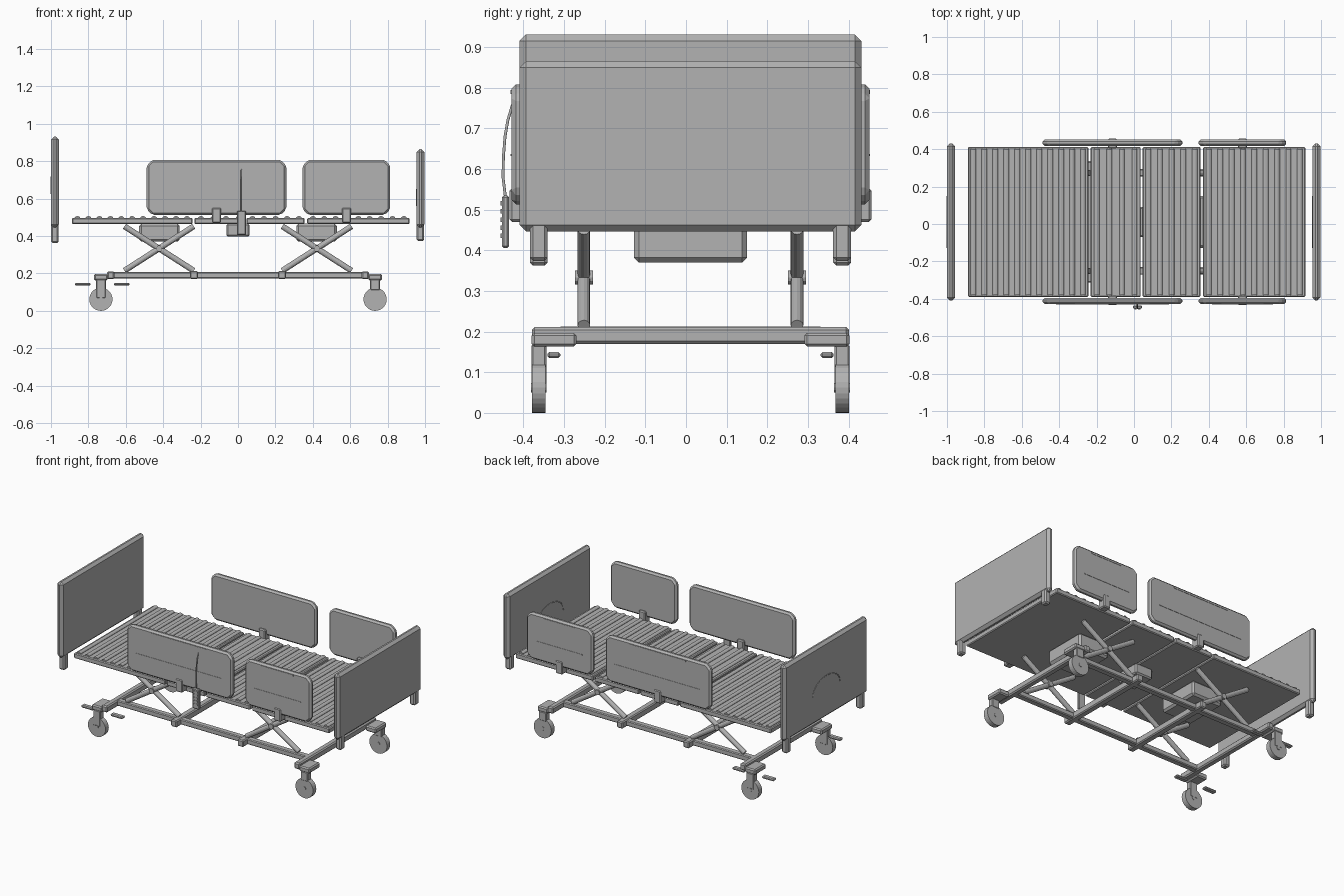
import bpy, bmesh, math
from mathutils import Vector

if "Cube" in bpy.data.objects:
    bpy.data.objects.remove(bpy.data.objects["Cube"])

C = 0.011  # bed centre line in y (the handset shifts the bounding box)
grey = bpy.data.materials.new("neutral grey")
grey.diffuse_color = (0.45, 0.45, 0.45, 1)
grey.use_nodes = True
grey.node_tree.nodes["Principled BSDF"].inputs["Base Color"].default_value = grey.diffuse_color


def finish(name, bm, bevel=0.0):
    """Turn a bmesh into a named object with an optional flat chamfer."""
    bmesh.ops.recalc_face_normals(bm, faces=bm.faces)
    me = bpy.data.meshes.new(name)
    bm.to_mesh(me)
    bm.free()
    me.materials.append(grey)
    ob = bpy.data.objects.new(name, me)
    bpy.context.collection.objects.link(ob)
    if bevel:
        mod = ob.modifiers.new("chamfer", 'BEVEL')
        mod.width = bevel
        mod.segments = 1
        mod.limit_method = 'ANGLE'
        mod.angle_limit = math.radians(30)
    return ob


def box(name, x, y, z, bevel=0.0):
    """Box from (min, max) pairs; y is measured from the bed centre line."""
    bm = bmesh.new()
    bmesh.ops.create_cube(bm, size=1)
    for v in bm.verts:
        v.co = [(a + b) / 2 + k * abs(b - a) for (a, b), k in
                zip((x, (y[0] + C, y[1] + C), z), v.co)]
    return finish(name, bm, bevel)


def rod(name, a, b, r, sides=12, squash=1.0):
    """Cylinder between two points, y measured from the centre line."""
    a, b = Vector(a), Vector(b)
    a.y += C
    b.y += C
    d = b - a
    bm = bmesh.new()
    bmesh.ops.create_cone(bm, cap_ends=True, segments=sides, radius1=r, radius2=r, depth=d.length)
    rot = d.to_track_quat('Z', 'Y')
    for v in bm.verts:
        off = rot @ v.co
        off.z *= squash
        v.co = off + (a + b) / 2
    return finish(name, bm)


def tube(name, pts, r):
    """Thin bent tube through a list of points."""
    cu = bpy.data.curves.new(name, 'CURVE')
    cu.dimensions = '3D'
    cu.bevel_depth = r
    cu.bevel_resolution = 1
    cu.use_fill_caps = True
    sp = cu.splines.new('POLY')
    sp.points.add(len(pts) - 1)
    for p, (x, y, z) in zip(sp.points, pts):
        p.co = (x, y + C, z, 1)
    cu.materials.append(grey)
    ob = bpy.data.objects.new(name, cu)
    bpy.context.collection.objects.link(ob)


def side_panel(name, x0, x1, y0, y1, z0, z1, cut):
    """Side rail panel: octagonal outline extruded in y."""
    out = [(x0 + cut, z0), (x1 - cut, z0), (x1, z0 + cut), (x1, z1 - cut),
           (x1 - cut, z1), (x0 + cut, z1), (x0, z1 - cut), (x0, z0 + cut)]
    bm = bmesh.new()
    f = bm.faces.new([bm.verts.new((x, y0 + C, z)) for x, z in out])
    ext = bmesh.ops.extrude_face_region(bm, geom=[f])
    for g in ext["geom"]:
        if isinstance(g, bmesh.types.BMVert):
            g.co.y += y1 - y0
    return finish(name, bm, 0.011)


# Head and foot boards with feet and arched grip lines
for label, x, top, foot in (("head", -0.9785, 0.931, 0.362), ("foot", 0.9755, 0.865, 0.374)):
    box(label + "board", (x - 0.0215, x + 0.0215), (-0.42, 0.42), (0.446, top), 0.016)
    for s in (-1, 1):
        box(label + "board_foot", (x - 0.02, x + 0.02), (s * 0.373 - 0.022, s * 0.373 + 0.022),
            (foot, 0.47), 0.008)
    arc = [(x - 0.0205, 0.137 * math.cos(t), top - 0.305 + 0.09 * math.sin(t))
           for t in [math.pi * i / 12 for i in range(13)]]
    tube(label + "board_grip", arc, 0.003)

# Mattress deck: four sections covered in rounded slats
for i, (a, b) in enumerate(((-0.888, -0.243), (-0.232, 0.036), (0.046, 0.356), (0.37, 0.917))):
    box("deck_section_%d" % i, (a, b), (-0.4, 0.4), (0.464, 0.497), 0.005)
    n = round((b - a) / 0.06)
    for k in range(n):
        x = a + (k + 0.5) * (b - a) / n
        rod("deck_slat", (x, -0.39, 0.496), (x, 0.39, 0.496), 0.015, 10, 0.75)

# Actuator housings below the deck
for x in (-0.42, 0.42):
    box("lift_housing", (x - 0.108, x + 0.108), (-0.139, 0.139), (0.37, 0.466), 0.012)
box("control_box", (-0.062, 0.062), (-0.08, 0.08), (0.398, 0.466), 0.008)

# Scissor lifts
for x in (-0.422, 0.422):
    for s in (-1, 1):
        y = s * 0.262
        for d in (-1, 1):
            rod("scissor_arm", (x - d * 0.185, y, 0.215), (x + d * 0.185, y, 0.452), 0.0155)
        rod("scissor_pivot", (x, y - 0.022, 0.333), (x, y + 0.022, 0.333), 0.017)

# Base frame
for s in (-1, 1):
    box("base_side_beam", (-0.69, 0.69), (s * 0.262 - 0.02, s * 0.262 + 0.02), (0.174, 0.208), 0.005)
    box("base_end_beam", (s * 0.68 - 0.02, s * 0.68 + 0.02), (-0.39, 0.39), (0.17, 0.211), 0.007)
    box("base_cross_beam", (s * 0.235 - 0.021, s * 0.235 + 0.021), (-0.325, 0.325), (0.17, 0.213), 0.006)

# Castors with corner plates, forks and brake pedals
for sx in (-1, 1):
    for s in (-1, 1):
        x, y = sx * 0.733, s * 0.373
        inner, outer = sorted((s * 0.28, s * 0.391))
        box("corner_plate", (x - 0.037, x + 0.037), (inner, outer), (0.163, 0.197), 0.007)
        low = 0.068 if sx < 0 else 0.11
        box("castor_fork", (x - 0.026, x + 0.026), (y - 0.0185, y + 0.0185), (low, 0.168), 0.004)
        rod("castor_wheel", (x, y - 0.0165, 0.062), (x, y + 0.0165, 0.062), 0.062, 28)
        rod("castor_axle", (x, y - 0.0195, 0.062), (x, y + 0.0195, 0.062), 0.012)
        if sx < 0:
            for px in (-0.83, -0.622):
                box("brake_pedal", (px - 0.042, px + 0.042), (s * 0.336 - 0.016, s * 0.336 + 0.016),
                    (0.135, 0.15), 0.005)

# Side rails: a long and a short panel on each side, with brackets and grips
for label, x0, x1, bx, g0, g1 in (("long", -0.488, 0.258, -0.115, -0.315, 0.082),
                                  ("short", 0.346, 0.814, 0.58, 0.468, 0.692)):
    for s in (-1, 1):
        y0, y1 = sorted((s * 0.406, s * 0.44))
        side_panel(label + "_side_rail", x0, x1, y0, y1, 0.513, 0.808, 0.03)
        b0, b1 = sorted((s * 0.392, s * 0.445))
        box(label + "_rail_bracket", (bx - 0.024, bx + 0.024), (b0, b1), (0.47, 0.552), 0.006)
        p0, p1 = sorted((s * 0.435, s * 0.442))
        box(label + "_rail_grip", (g0, g1), (p0, p1), (0.784, 0.794))
        box(label + "_rail_trim", (x0 + 0.07, x1 - 0.07), (p0, p1), (0.632, 0.637))

# Hand control hanging on the front rail, with keys and cable
box("hand_control", (-0.006, 0.042), (-0.464, -0.446), (0.405, 0.535), 0.005)
for row in range(5):
    for x in (0.008, 0.028):
        box("control_key", (x - 0.006, x + 0.006), (-0.467, -0.46),
            (0.43 + row * 0.02, 0.441 + row * 0.02))
tube("control_cable", [(0.018, -0.455, 0.53), (0.018, -0.461, 0.58), (0.018, -0.46, 0.63),
                       (0.018, -0.456, 0.68), (0.018, -0.449, 0.72), (0.018, -0.438, 0.757)], 0.004)
